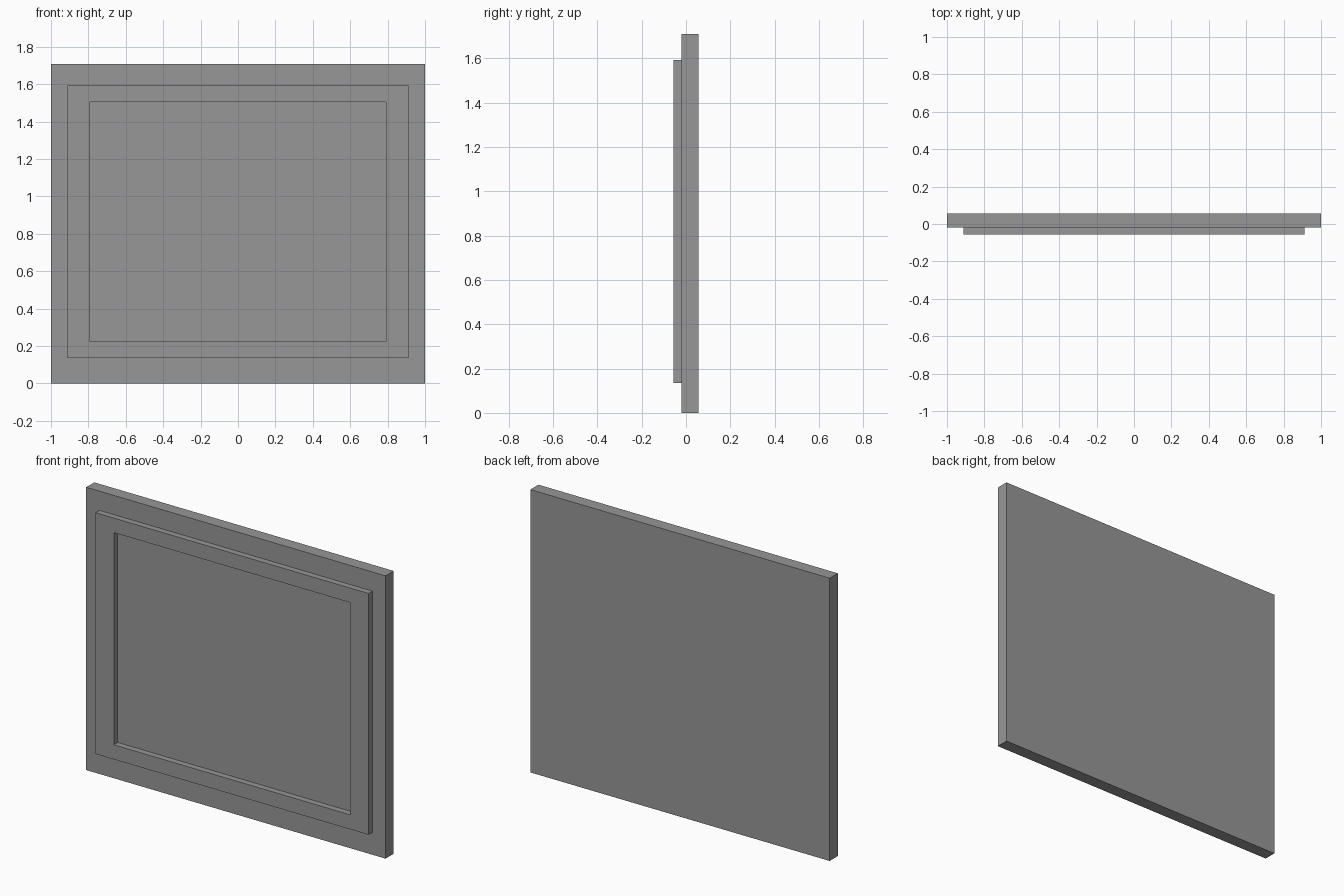
import bpy
import bmesh

default = bpy.data.objects.get("Cube")
if default:
    bpy.data.objects.remove(default, do_unlink=True)

grey = bpy.data.materials.new("plain grey")
grey.use_nodes = True
colour = (0.31, 0.31, 0.31, 1)
grey.diffuse_color = colour
grey.node_tree.nodes["Principled BSDF"].inputs["Base Color"].default_value = colour

BACK, MIDDLE, FRONT = 0.057, -0.02, -0.057


def rectangle(bm, half_width, bottom, top, y):
    """Corner loop of an upright rectangle at depth y."""
    corners = ((-half_width, bottom), (half_width, bottom),
               (half_width, top), (-half_width, top))
    return [bm.verts.new((x, y, z)) for x, z in corners]


def bridge(bm, a, b):
    for i in range(4):
        j = (i + 1) % 4
        bm.faces.new((a[i], a[j], b[j], b[i]))


def finish(bm, name):
    bmesh.ops.recalc_face_normals(bm, faces=bm.faces[:])
    mesh = bpy.data.meshes.new(name)
    bm.to_mesh(mesh)
    bm.free()
    mesh.materials.append(grey)
    bpy.context.collection.objects.link(bpy.data.objects.new(name, mesh))


# Flat backing panel
bm = bmesh.new()
rear = rectangle(bm, 1, 0, 1.708, BACK)
face = rectangle(bm, 1, 0, 1.708, MIDDLE)
bridge(bm, rear, face)
bm.faces.new(rear)
bm.faces.new(face)
finish(bm, "backing_panel")

# Raised rectangular border, open in the middle
bm = bmesh.new()
loops = [rectangle(bm, *size, y) for size, y in (
    ((0.912, 0.135, 1.592), MIDDLE), ((0.912, 0.135, 1.592), FRONT),
    ((0.79, 0.223, 1.504), FRONT), ((0.79, 0.223, 1.504), MIDDLE))]
for i in range(4):
    bridge(bm, loops[i], loops[(i + 1) % 4])
finish(bm, "raised_border")
